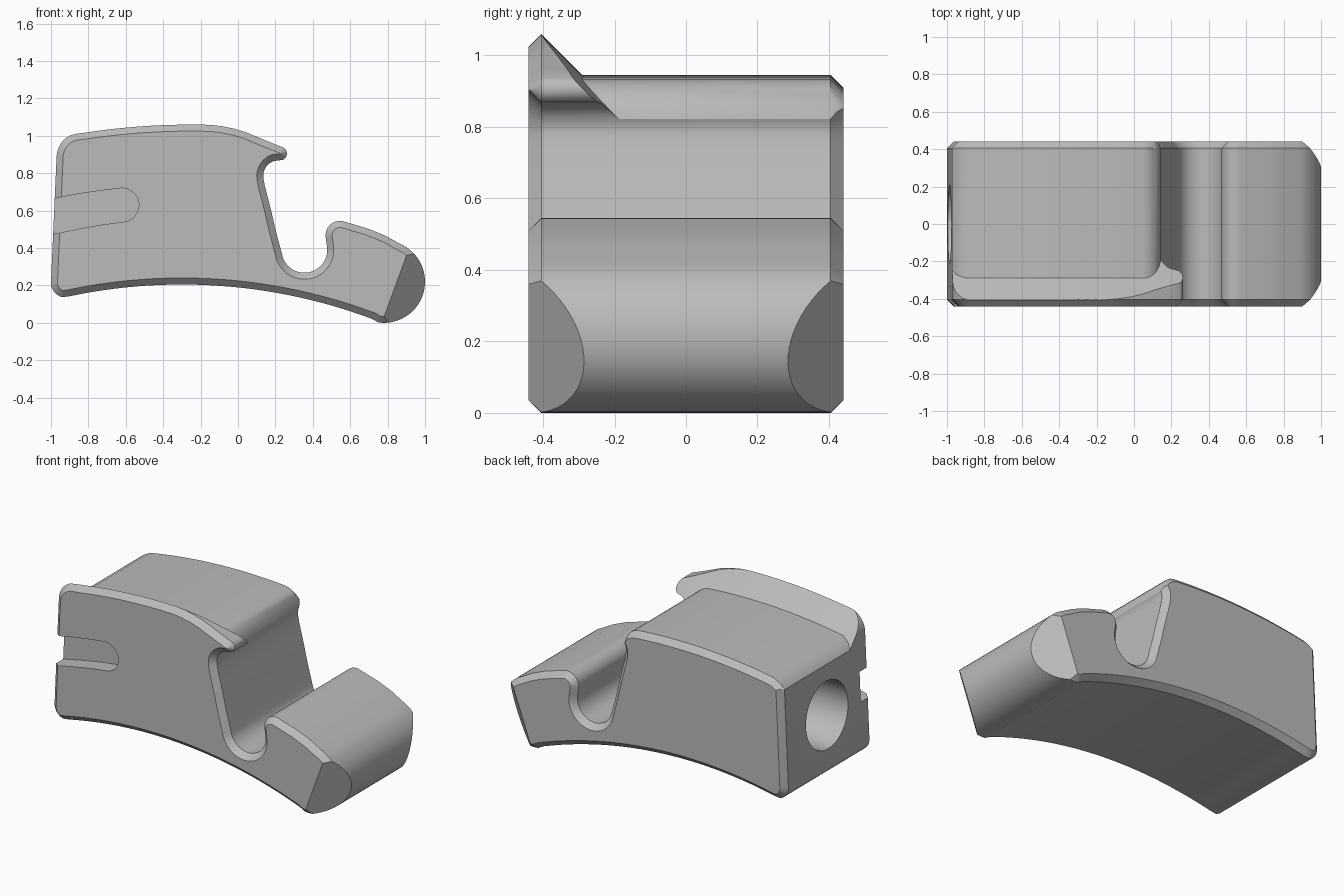
import bpy, bmesh
from math import sin, cos, radians, sqrt
from mathutils import Vector

cube = bpy.data.objects.get("Cube")
if cube:
    bpy.data.objects.remove(cube, do_unlink=True)

grey = bpy.data.materials.new("plain grey")
grey.use_nodes = True
grey.diffuse_color = (0.5, 0.5, 0.5, 1)
grey.node_tree.nodes["Principled BSDF"].inputs["Base Color"].default_value = (0.5, 0.5, 0.5, 1)

HALF = 0.44      # half the width in y
CHAMFER = 0.035


def arc(cx, cz, r, start, end, n):
    angles = [radians(start + (end - start) * i / n) for i in range(n + 1)]
    return [Vector((cx + r * cos(a), cz + r * sin(a))) for a in angles]


def points(*pairs):
    return [Vector(p) for p in pairs]


def inset(outline, d):
    """Move a counter-clockwise outline inwards with mitred corners."""
    result = []
    for i, p in enumerate(outline):
        a = (p - outline[i - 1]).normalized()
        b = (outline[(i + 1) % len(outline)] - p).normalized()
        na, nb = Vector((-a.y, a.x)), Vector((-b.y, b.x))
        result.append(p + (na + nb) * d / (1 + na.dot(nb)))
    return result


def loft(name, rings):
    """Skin a row of matching rings, close both ends and face outwards."""
    bm = bmesh.new()
    rows = [[bm.verts.new(p) for p in ring] for ring in rings]
    n = len(rows[0])
    for low, high in zip(rows, rows[1:]):
        for i in range(n):
            j = (i + 1) % n
            bm.faces.new((low[i], low[j], high[j], high[i]))
    bm.faces.new(rows[0][::-1])
    bm.faces.new(rows[-1])
    bm.normal_update()
    if bm.calc_volume(signed=True) < 0:
        bmesh.ops.reverse_faces(bm, faces=bm.faces[:])
    mesh = bpy.data.meshes.new(name)
    bm.to_mesh(mesh)
    bm.free()
    mesh.materials.append(grey)
    obj = bpy.data.objects.new(name, mesh)
    bpy.context.collection.objects.link(obj)
    return obj


def at_y(outline, y):
    return [(p.x, y, p.y) for p in outline]


# Side outline: curved underside, round nose, arm, notch, hook, domed top
outline = (
    arc(-0.3, -2.7, 2.905, 101.9, 69.5, 28)
    + arc(0.78, 0.22, 0.22, -98, 67, 28)
    + points((0.79, 0.465), (0.7, 0.502))
    + arc(0.545, 0.468, 0.077, 70, 190, 12)
    + arc(0.355, 0.39, 0.122, 10, -170, 24)
    + points((0.2, 0.5), (0.182, 0.58), (0.162, 0.66), (0.145, 0.725))
    + arc(0.22, 0.785, 0.085, 195, 110, 10)
    + arc(0.225, 0.905, 0.037, -65, 62, 6)
    + points((0.17, 0.966), (0.1, 0.995), (0.04, 1.02), (-0.02, 1.038), (-0.09, 1.052))
    + arc(-0.25, -2.74, 3.8, 88.5, 98.4, 16)
    + arc(-0.84, 0.885, 0.13, 102, 176, 10)
    + arc(-0.92, 0.215, 0.08, 177, 256, 8)
)
small = inset(outline, CHAMFER)
body = loft("clamp_body", [
    at_y(small, -HALF), at_y(outline, CHAMFER - HALF),
    at_y(outline, HALF - CHAMFER), at_y(small, HALF)])


# Top cut: lowers the body behind the sloping front lip, rounds its right end
def dome(x):
    return sqrt(3.69 ** 2 - (x + 0.25) ** 2) - 2.745


stations = [(x, max(0, -0.93 - x)) for x in [-1.1 + 0.05 * i for i in range(24)]]
stations += [(0.075, 0.004), (0.1, 0.017), (0.12, 0.036), (0.135, 0.065),
             (0.143, 0.095), (0.147, 0.12), (0.2, 0.15), (0.4, 0.15)]
rings = []
for x, drop in stations:
    top, floor, lip = dome(x), dome(x) - drop, -0.29
    rings.append([(x, lip - 0.3, top + 0.3), (x, lip + drop, floor),
                  (x, HALF - CHAMFER, floor), (x, HALF + 0.1, floor - 0.1 - CHAMFER),
                  (x, HALF + 0.1, top + 0.3)])
cutters = [loft("top_cutter", rings)]

# Slanted corner cuts on both sides of the nose
base = Vector((0.78, 0.03))
along = Vector((0.13, 0.355)).normalized()
out = Vector((along.y, -along.x))
for side in (-1, 1):
    rings = []
    for t in (-0.3, 0.7):
        ring = []
        for u, depth in ((-0.1, -0.1), (0.4, 0.4), (0.4, -0.1)):
            p = base + along * t + out * u
            ring.append((p.x, side * (HALF - depth), p.y))
        rings.append(ring)
    cutters.append(loft("nose_cutter", rings))

# Round-ended slot in the front face
slot = (points((-1.1, 0.455), (-1.0, 0.472), (-0.85, 0.503), (-0.72, 0.526))
        + arc(-0.62, 0.63, 0.09, -82, 95, 20)
        + points((-0.72, 0.709), (-0.85, 0.69), (-1.0, 0.66), (-1.1, 0.638)))
cutters.append(loft("slot_cutter", [at_y(slot, -0.6), at_y(slot, -0.335)]))

# Round blind hole in the left end
circle = arc(0, 0.52, 0.21, 0, 352.5, 47)
cutters.append(loft("hole_cutter", [[(x, p.x, p.y) for p in circle] for x in (-1.1, -0.35)]))

# Apply the cuts, then drop the cutters
for cutter in cutters:
    cutter.hide_render = True
    mod = body.modifiers.new(cutter.name, "BOOLEAN")
    mod.operation = "DIFFERENCE"
    mod.solver = "EXACT"
    mod.object = cutter
bpy.context.view_layer.update()
result = bpy.data.meshes.new_from_object(body.evaluated_get(bpy.context.evaluated_depsgraph_get()))
body.modifiers.clear()
body.data = result
for cutter in cutters:
    bpy.data.objects.remove(cutter, do_unlink=True)

for obj in bpy.context.selected_objects:
    obj.select_set(False)
body.select_set(True)
bpy.context.view_layer.objects.active = body
bpy.ops.object.shade_smooth_by_angle(angle=radians(25))
